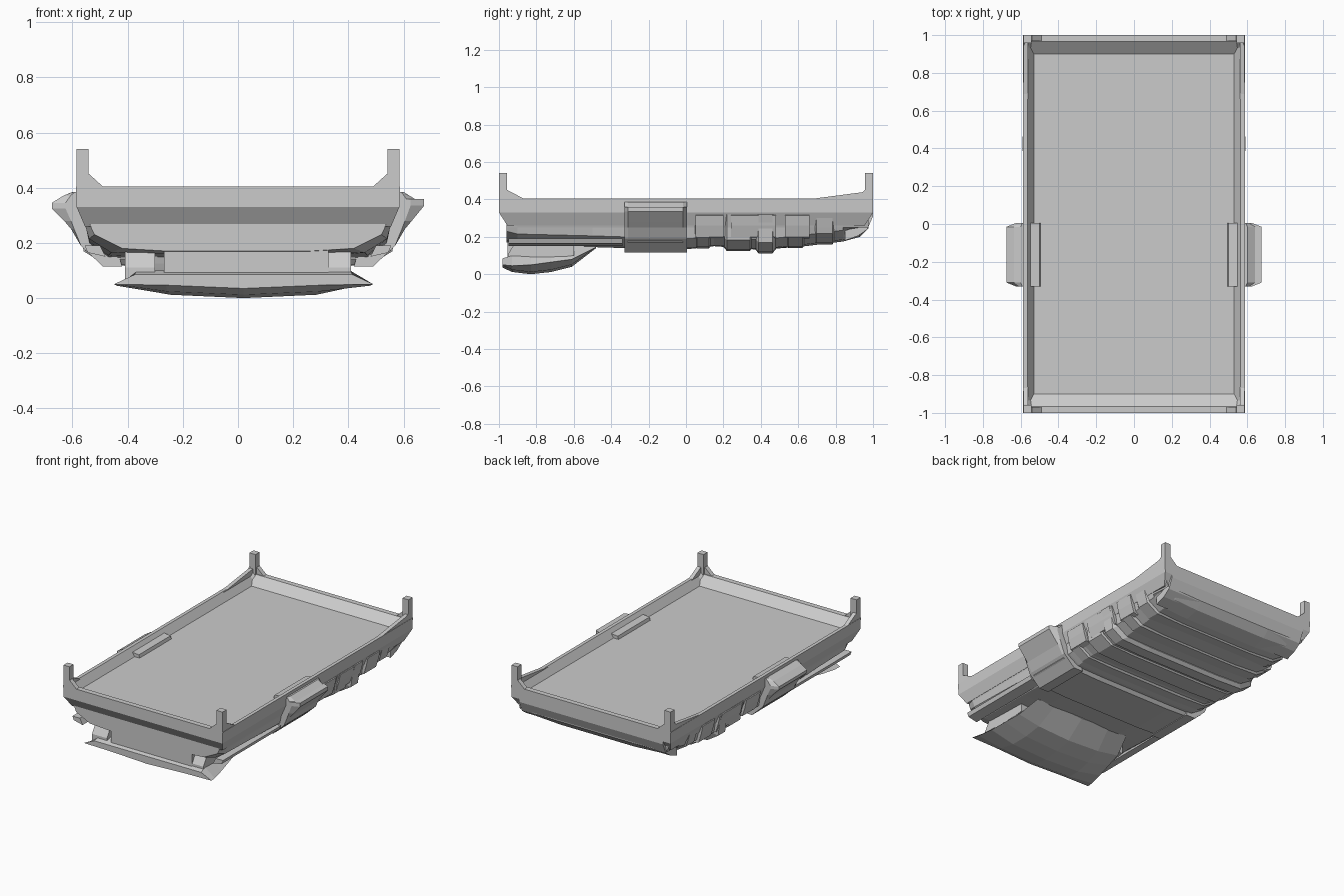
import bpy, bmesh


def finish(name, bm):
    bmesh.ops.recalc_face_normals(bm, faces=bm.faces)
    me = bpy.data.meshes.new(name)
    bm.to_mesh(me)
    bm.free()
    ob = bpy.data.objects.new(name, me)
    bpy.context.collection.objects.link(ob)
    return ob


def loft(name, rings):
    """Closed rings of equal length joined and capped."""
    bm = bmesh.new()
    rows = [[bm.verts.new(p) for p in r] for r in rings]
    n = len(rows[0])
    for a, b in zip(rows, rows[1:]):
        for i in range(n):
            j = (i + 1) % n
            bm.faces.new((a[i], a[j], b[j], b[i]))
    bm.faces.new(rows[0])
    bm.faces.new(rows[-1])
    return finish(name, bm)


def box(name, x0, x1, y0, y1, z0, z1):
    return loft(name, [[(x0, y0, z), (x1, y0, z), (x1, y1, z), (x0, y1, z)]
                       for z in (z0, z1)])


def prism(name, pts, axis, a, b):
    """Extrude a 2D outline along x or y."""
    def put(p, t):
        return (t, p[0], p[1]) if axis == 'x' else (p[0], t, p[1])
    return loft(name, [[put(p, t) for p in pts] for t in (a, b)])


def rect(x, y0, y1, z):
    return [(-x, y0, z), (x, y0, z), (x, y1, z), (-x, y1, z)]


# Tray: outer wall, rim and recessed deck in nested rectangles
loft("tray_and_deck", [
    rect(0.555, -0.955, 0.955, 0.26),
    rect(0.585, -1.0, 1.0, 0.33),
    rect(0.588, -1.0, 1.0, 0.405),
    rect(0.565, -0.965, 0.965, 0.405),
    rect(0.53, -0.90, 0.90, 0.355)])


def hull_ring(y, mid, low, zl, zb, top=0.31):
    half = [(mid + 0.02, top), (mid, 0.25), (mid - 0.01, zl + 0.05),
            (low, zl), (low * 0.6, zb)]
    return [(x, y, z) for x, z in half] + [(-x, y, z) for x, z in reversed(half)]


# Main underbody, stepping down in shallow bands from front to rear
loft("underbody", [hull_ring(*s) for s in [
    (-0.96, 0.53, 0.42, 0.18, 0.17),
    (-0.90, 0.55, 0.46, 0.165, 0.16),
    (-0.50, 0.55, 0.47, 0.155, 0.145),
    (-0.34, 0.55, 0.47, 0.15, 0.14),
    (0.02, 0.55, 0.46, 0.14, 0.135),
    (0.15, 0.55, 0.46, 0.155, 0.15),
    (0.40, 0.55, 0.46, 0.135, 0.13),
    (0.64, 0.55, 0.46, 0.16, 0.15),
    (0.84, 0.55, 0.46, 0.185, 0.175),
    (0.93, 0.54, 0.45, 0.21, 0.20),
    (0.975, 0.54, 0.45, 0.25, 0.245)]])

# Tail wall rounding up to the rim
prism("tail_curve", [(0.85, 0.18), (0.92, 0.205), (0.97, 0.24), (1.0, 0.31),
                     (1.0, 0.34), (0.85, 0.34)], 'x', -0.53, 0.53)

# Raised transverse bands wrapping the belly
for i, (y0, y1, o, d) in enumerate([(-0.33, 0.0, 0.015, 0.115),
                                    (0.04, 0.14, 0.01, 0.137),
                                    (0.20, 0.36, 0.012, 0.125),
                                    (0.37, 0.48, 0.02, 0.112),
                                    (0.53, 0.64, 0.012, 0.14),
                                    (0.68, 0.80, 0.008, 0.16)]):
    e = 0.018
    loft("belly_band_%d" % (i + 1), [hull_ring(y, 0.55 + k, 0.46 + k, z + 0.008, z, 0.32)
                                     for y, k, z in [(y0, -0.01, d + 0.02),
                                                     (y0 + e, o, d),
                                                     (y1 - e, o, d),
                                                     (y1, -0.01, d + 0.02)]])

# Corner posts with gussets running along the side and end rims
for s, side in ((-1, "left"), (1, "right")):
    for t, end, run, rise in ((-1, "front", 0.86, 0.45), (1, "rear", 0.65, 0.44)):
        tag = end + "_" + side
        box("post_" + tag, *sorted((s * 0.542, s * 0.586)),
            *sorted((t * 0.957, t * 1.0)), 0.38, 0.54)
        prism("side_gusset_" + tag,
              [(t * run, 0.40), (t * 0.955, rise), (t * 1.0, rise), (t * 1.0, 0.40)],
              'x', s * 0.56, s * 0.586)
        prism("end_gusset_" + tag,
              [(s * 0.485, 0.40), (s * 0.54, 0.45), (s * 0.586, 0.45), (s * 0.586, 0.40)],
              'y', t * 0.97, t * 1.0)
        # solid faceted corner between the two gussets
        loft("corner_web_" + tag, [
            [(s * 0.586, t * 1.0, z), (s * a, t * 1.0, z), (s * 0.586, t * b, z)]
            for z, a, b in ((0.36, 0.48, 0.86), (0.45, 0.54, 0.955))])

    # Side pods: faceted bulges with chamfered ends
    outline = [(0.50, 0.375), (0.60, 0.385), (0.64, 0.36), (0.675, 0.36),
               (0.675, 0.335), (0.63, 0.28), (0.605, 0.25), (0.57, 0.19),
               (0.49, 0.115), (0.42, 0.115)]
    if s < 0:
        outline[2:5] = [(0.635, 0.37), (0.675, 0.345), (0.675, 0.325)]
    rings = []
    for y, k in ((-0.33, 0.45), (-0.31, 1.0), (-0.015, 1.0), (0.005, 0.45)):
        rings.append([(s * (x if x < 0.585 else 0.585 + (x - 0.585) * k), y, z)
                      for x, z in outline])
    loft("side_pod_" + side, rings)

    # Lower sill strip and small plates on the flanks
    prism("front_sill_" + side,
          [(s * 0.50, 0.19), (s * 0.555, 0.19), (s * 0.545, 0.165), (s * 0.48, 0.15)],
          'y', -0.95, -0.34)
    for n, (y0, y1) in enumerate([(0.05, 0.20), (0.24, 0.48), (0.53, 0.66)]):
        prism("flank_plate_%s_%d" % (side, n + 1),
              [(s * 0.53, 0.325), (s * 0.586, 0.315), (s * 0.574, 0.26), (s * 0.555, 0.20),
               (s * 0.52, 0.19)], 'y', y0, y1)

    # Brackets tying the front lip to the underbody
    prism("lip_bracket_" + side,
          [(-0.95, 0.06), (-0.95, 0.11), (-0.90, 0.19), (-0.60, 0.19), (-0.60, 0.10)],
          'x', s * 0.30, s * 0.41)

# Flat front panel box
box("front_panel", -0.268, 0.328, -0.955, -0.70, 0.065, 0.285)


# Curved front lip, dished below and thinning towards the rear
def lip_ring(y, w, edge, bot, top):
    pts = [(-w, edge), (-0.6 * w, bot + 0.012), (0, bot), (0.6 * w, bot + 0.012),
           (w, edge), (0.84 * w, top), (-0.84 * w, top)]
    return [(x + 0.02, y, z) for x, z in pts]


loft("front_lip", [lip_ring(*s) for s in [
    (-0.98, 0.47, 0.05, 0.035, 0.085),
    (-0.93, 0.46, 0.045, 0.012, 0.10),
    (-0.83, 0.44, 0.05, 0.0, 0.11),
    (-0.72, 0.42, 0.065, 0.012, 0.125),
    (-0.61, 0.40, 0.08, 0.04, 0.15),
    (-0.48, 0.36, 0.145, 0.14, 0.16)]])
